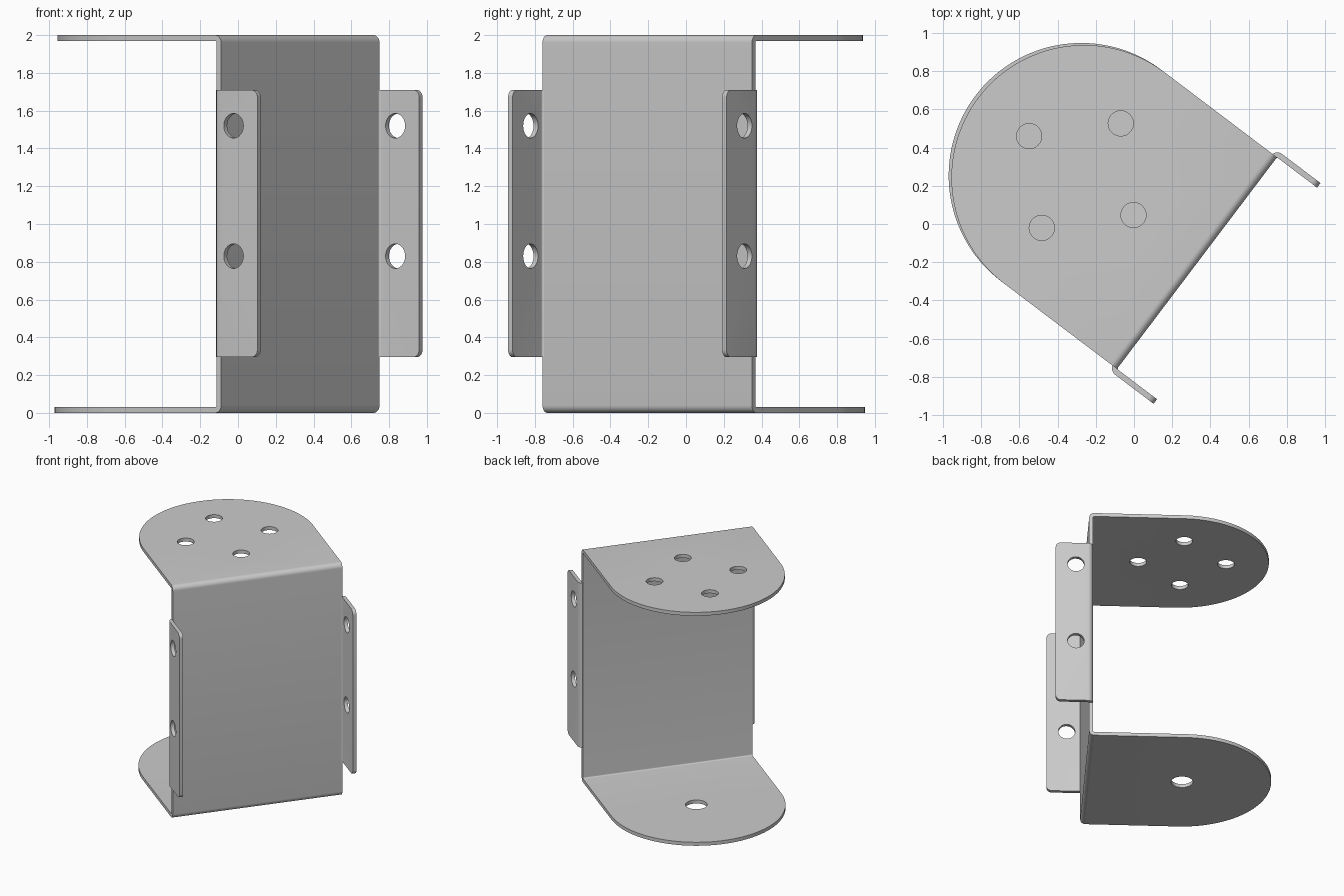
import bpy, bmesh, math
from mathutils import Vector, Matrix

if "Cube" in bpy.data.objects:
    bpy.data.objects.remove(bpy.data.objects["Cube"])

T = 0.03                 # sheet thickness
RO, RI = 0.04, 0.01      # outer and inner bend radius
HALF = 0.695             # half width of the wall
# Local frame: x along the wall, y from the wall towards the plates' round ends
FRAME = Matrix.Translation((0.33, -0.205, 0)) @ Matrix.Rotation(math.radians(52.9), 4, 'Z')


def arc(cx, cy, r, a0, a1, n=8):
    return [(cx + r * math.cos(math.radians(a0 + (a1 - a0) * i / n)),
             cy + r * math.sin(math.radians(a0 + (a1 - a0) * i / n))) for i in range(n + 1)]


def circle(cx, cy, r, n=40):
    return arc(cx, cy, r, 0, 360, n)[:-1]


def add_solid(bm, loops, place, push):
    """Fill an outline (with hole loops) and extrude it along push."""
    edges = []
    for loop in loops:
        vs = [bm.verts.new(place(a, b)) for a, b in loop]
        edges += [bm.edges.new((vs[i - 1], vs[i])) for i in range(len(vs))]
    push = Vector(push)
    geom = bmesh.ops.triangle_fill(bm, use_beauty=True, edges=edges,
                                   normal=push.normalized())["geom"]
    faces = [g for g in geom if isinstance(g, bmesh.types.BMFace)]
    ext = bmesh.ops.extrude_face_region(bm, geom=faces)["geom"]
    bmesh.ops.translate(bm, vec=push,
                        verts=[g for g in ext if isinstance(g, bmesh.types.BMVert)])


def finish(bm, name):
    """Weld the sections, drop the inner seam faces and make the object."""
    bmesh.ops.remove_doubles(bm, verts=bm.verts[:], dist=0.0002)
    seams = [f for f in bm.faces if all(len(e.link_faces) > 2 for e in f.edges)]
    bmesh.ops.delete(bm, geom=seams, context='FACES')
    bmesh.ops.recalc_face_normals(bm, faces=bm.faces[:])
    me = bpy.data.meshes.new(name)
    bm.to_mesh(me)
    bm.free()
    ob = bpy.data.objects.new(name, me)
    bpy.context.collection.objects.link(ob)
    ob.matrix_world = FRAME
    bpy.ops.object.select_all(action='DESELECT')
    ob.select_set(True)
    bpy.context.view_layer.objects.active = ob
    bpy.ops.object.shade_smooth_by_angle(angle=math.radians(30))


# Wall with bends at top and bottom
bm = bmesh.new()
profile = (arc(RO, RO, RO, 270, 180) + arc(RO, 2 - RO, RO, 180, 90)
           + arc(RO, 2 - RO, RI, 90, 180) + arc(RO, RO, RI, 180, 270))
add_solid(bm, [profile], lambda v, z: (-HALF, v, z), (2 * HALF, 0, 0))

# Round-ended plates: one large hole below, four small holes above
d, cv = 0.343, 0.76
top_holes = [circle(x, cv + y, 0.066) for x, y in ((d, 0), (-d, 0), (0, d), (0, -d))]
for z0, centre, holes in ((0, 0.76, [circle(0, cv, 0.085)]), (2 - T, 0.742, top_holes)):
    outline = [(-HALF, RO), (HALF, RO)] + arc(0, centre, HALF, 0, 180, 64)
    add_solid(bm, [outline] + holes, lambda u, v: (u, v, z0), (0, 0, T))
finish(bm, "folded_bracket")

# Side flanges folded away from the plates
Z0, Z1, REACH, CR = 0.295, 1.71, 0.263, 0.04
for side, name in ((-1, "left_flange"), (1, "right_flange")):
    bm = bmesh.new()
    uc = HALF - RI
    bend = arc(uc, -RI, RO, 90, 0) + arc(uc, -RI, RI, 0, 90)
    add_solid(bm, [bend], lambda u, v: (side * u, v, Z0), (0, 0, Z1 - Z0))
    tab = ([(-RI, Z1), (-RI, Z0)] + arc(-REACH + CR, Z0 + CR, CR, 270, 180)
           + arc(-REACH + CR, Z1 - CR, CR, 180, 90))
    holes = [circle(-0.105, z, 0.065) for z in (0.83, 1.52)]
    add_solid(bm, [tab] + holes, lambda v, z: (side * HALF, v, z), (side * T, 0, 0))
    finish(bm, name)
